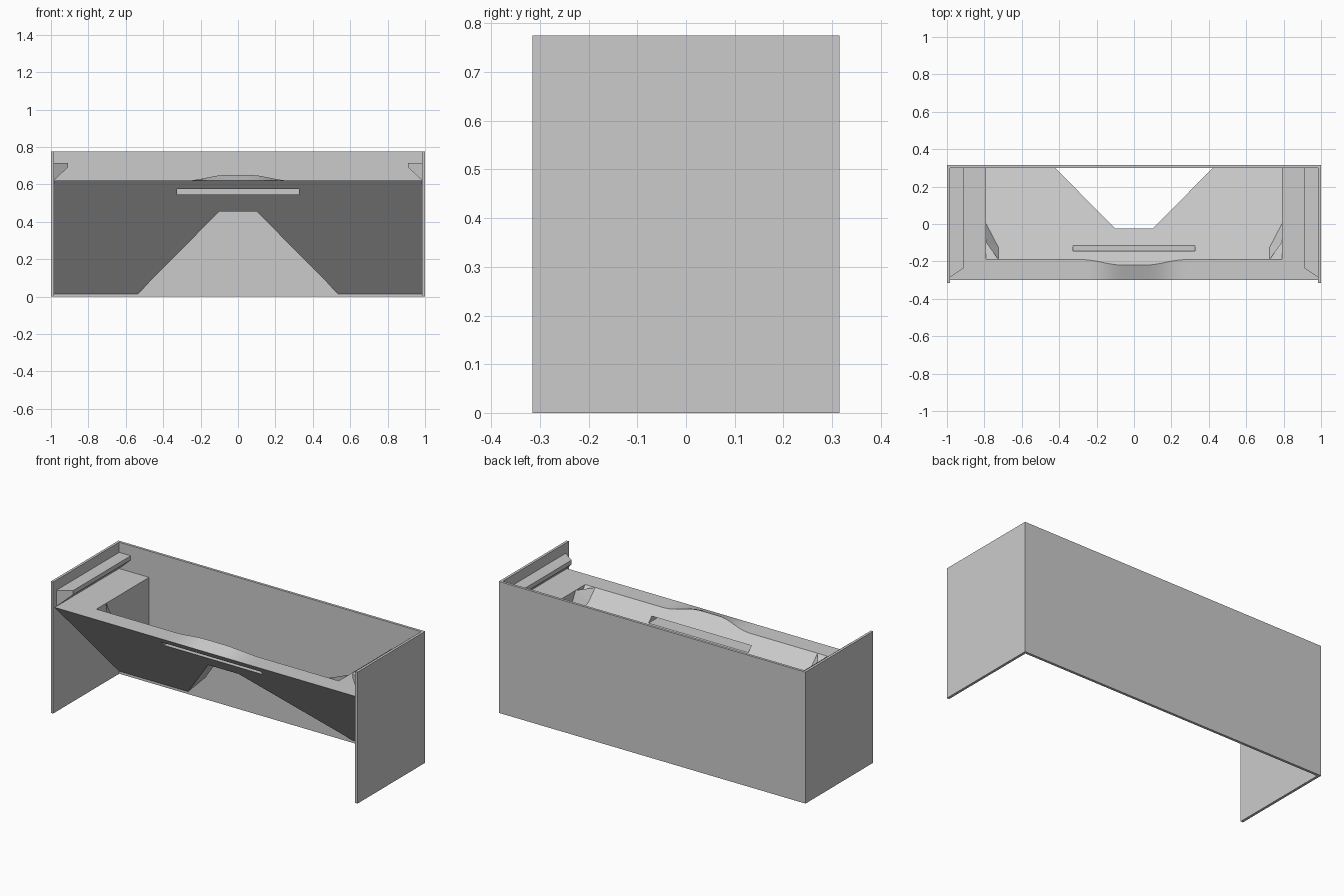
import bpy, bmesh, math

cube = bpy.data.objects.get("Cube")
if cube:
    bpy.data.objects.remove(cube, do_unlink=True)

grey = bpy.data.materials.new("plain_grey")
grey.use_nodes = True
GREY = (0.6, 0.6, 0.6, 1)
grey.diffuse_color = GREY
grey.node_tree.nodes["Principled BSDF"].inputs["Base Color"].default_value = GREY

W, D, H, T = 1.0, 0.315, 0.775, 0.015   # half width, half depth, height, panel thickness
IN_X, IN_Y = W - T, D - T               # inner faces of the panels
DECK = 0.62                             # height of the flat deck
UNDER, FLOOR = 0.315, 0.43              # y + z of the sloped underside and sloped floor
RAIL = 0.79                             # inner edge of the side decks


def finish(name, bm):
    bmesh.ops.recalc_face_normals(bm, faces=bm.faces)
    mesh = bpy.data.meshes.new(name)
    bm.to_mesh(mesh)
    bm.free()
    mesh.materials.append(grey)
    obj = bpy.data.objects.new(name, mesh)
    bpy.context.collection.objects.link(obj)
    return obj


def loft(name, rings):
    """Skin a row of matching closed sections and cap both ends."""
    bm = bmesh.new()
    rows = [[bm.verts.new(p) for p in ring] for ring in rings]
    n = len(rows[0])
    for a, b in zip(rows, rows[1:]):
        for i in range(n):
            j = (i + 1) % n
            bm.faces.new((a[i], a[j], b[j], b[i]))
    bm.faces.new(rows[0])
    bm.faces.new(rows[-1])
    return finish(name, bm)


def box(name, x0, x1, y0, y1, z0, z1):
    return loft(name, [[(x, y0, z0), (x, y1, z0), (x, y1, z1), (x, y0, z1)]
                       for x in (x0, x1)])


def hull(name, points):
    bm = bmesh.new()
    for p in points:
        bm.verts.new(p)
    bmesh.ops.convex_hull(bm, input=bm.verts)
    bmesh.ops.dissolve_limit(bm, angle_limit=0.02, verts=bm.verts, edges=bm.edges)
    return finish(name, bm)


# Outer shell: back and two sides, open at the top, front and bottom
box("back_panel", -W, W, IN_Y, D, 0, H)
for side, s in (("left", 1), ("right", -1)):
    box(side + "_panel", s * IN_X, s * W, -D, IN_Y, 0, H)

    # Solid wedge with a flat top beside the sloped floor
    wedge = [(-IN_Y, DECK), (IN_Y, DECK), (IN_Y, UNDER - IN_Y)]
    loft(side + "_deck", [[(s * x, y, z) for y, z in wedge] for x in (RAIL, IN_X)])

    # Slanted corner between the deck and the sloped floor
    x1 = 0.725
    hull(side + "_corner", [(s * x, y, z) for x, y, z in (
        (RAIL, -0.1, DECK), (x1, -0.19, DECK), (x1, -0.125, 0.555),
        (RAIL, 0, 0.43), (RAIL, -0.1, 0.45), (x1, -0.19, 0.56))])

    # Ledge along the side panel, with a mitred front end
    section = [(IN_X, 0.715, -0.285), (0.91, 0.715, -0.235),
               (0.91, 0.69, -0.235), (IN_X, DECK, -0.285)]
    loft(side + "_ledge", [[(s * x, y, z) for x, z, y in section],
                           [(s * x, IN_Y, z) for x, z, y in section]])

# Sloped floor whose crest swells gently in the middle
HUMP, FLAT, REACH = 0.03, 0.06, 0.28


def crest(x):
    t = min(max((abs(x) - FLAT) / (REACH - FLAT), 0), 1)
    return DECK + HUMP * (1 + math.cos(math.pi * t)) / 2


stations = [-RAIL] + [REACH * i / 8 for i in range(-8, 9)] + [RAIL]
floor = loft("sloped_floor", [[
    (x, -IN_Y, DECK), (x, FLOOR - crest(x), crest(x)),
    (x, IN_Y, FLOOR - IN_Y), (x, IN_Y, UNDER - IN_Y)] for x in stations])

# Openings through the floor: a wide tapered one and a thin slot
taper = [(-0.58, -0.03), (0.58, -0.03), (0.1, 0.455), (-0.1, 0.455)]
cutters = [
    loft("opening_cutter", [[(x, y, z) for x, z in taper] for y in (-0.5, 0.5)]),
    box("slot_cutter", -0.325, 0.325, -0.5, 0.5, 0.545, 0.575)]
bpy.context.view_layer.objects.active = floor
for cutter in cutters:
    cutter.hide_render = True
    mod = floor.modifiers.new(cutter.name, "BOOLEAN")
    mod.operation = "DIFFERENCE"
    mod.solver = "EXACT"
    mod.object = cutter
    bpy.ops.object.modifier_apply(modifier=mod.name)
    bpy.data.objects.remove(cutter, do_unlink=True)

# Smooth the swelling, keep real edges sharp
bpy.ops.object.select_all(action="DESELECT")
floor.select_set(True)
bpy.ops.object.shade_smooth_by_angle(angle=math.radians(15))
